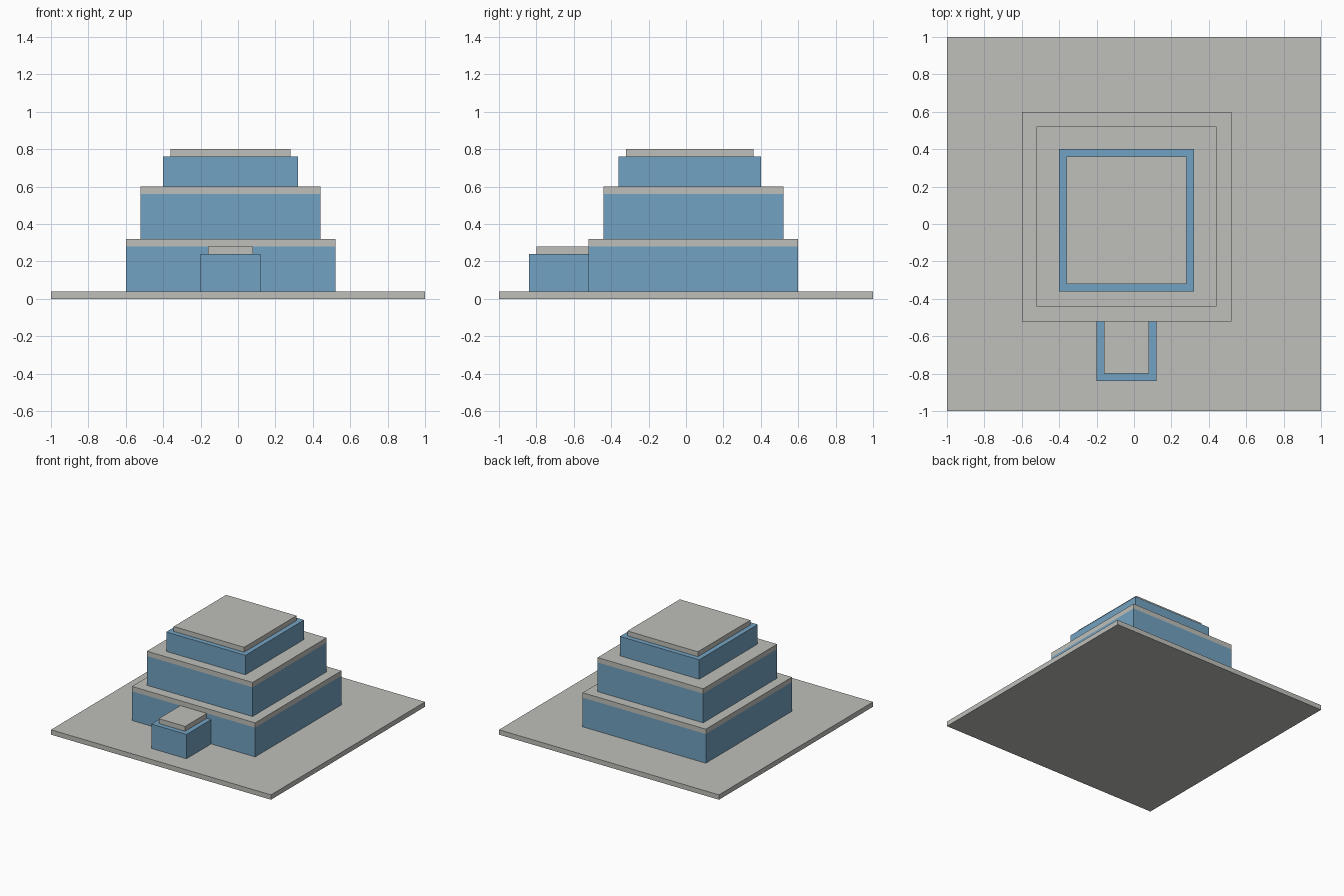
import bpy
import bmesh
from mathutils import Vector

cube = bpy.data.objects.get("Cube")
if cube:
    bpy.data.objects.remove(cube, do_unlink=True)


def make_material(name, rgb):
    mat = bpy.data.materials.new(name)
    mat.use_nodes = True
    mat.diffuse_color = (*rgb, 1)
    mat.node_tree.nodes["Principled BSDF"].inputs["Base Color"].default_value = (*rgb, 1)
    return mat


GREY = make_material("concrete grey", (0.52, 0.52, 0.49))
BLUE = make_material("glass blue", (0.171, 0.361, 0.539))


def box(name, x, y, z, mat, band_z=None):
    """Box from (min, max) ranges; faces above band_z become the grey roof band."""
    bm = bmesh.new()
    bmesh.ops.create_cube(bm, size=1)
    size = Vector((x[1] - x[0], y[1] - y[0], z[1] - z[0]))
    centre = Vector((x[0] + x[1], y[0] + y[1], z[0] + z[1])) / 2
    bmesh.ops.scale(bm, vec=size, verts=bm.verts)
    bmesh.ops.translate(bm, vec=centre, verts=bm.verts)
    mesh = bpy.data.meshes.new(name)
    mesh.materials.append(mat)
    if band_z is not None:
        mesh.materials.append(GREY)
        bmesh.ops.bisect_plane(bm, geom=bm.verts[:] + bm.edges[:] + bm.faces[:],
                               plane_co=(0, 0, band_z), plane_no=(0, 0, 1))
        for face in bm.faces:
            face.material_index = int(face.calc_center_median().z > band_z)
    bm.to_mesh(mesh)
    bm.free()
    obj = bpy.data.objects.new(name, mesh)
    bpy.context.collection.objects.link(obj)
    return obj


# Ground slab
box("ground_slab", (-1, 1), (-1, 1), (0, 0.04), GREY)

# Stepped tiers, the lower two with flush roof bands
box("lower_tier", (-0.60, 0.52), (-0.52, 0.60), (0.04, 0.32), BLUE, 0.28)
box("middle_tier", (-0.52, 0.44), (-0.44, 0.52), (0.32, 0.60), BLUE, 0.56)
box("upper_tier", (-0.40, 0.32), (-0.36, 0.40), (0.60, 0.76), BLUE)
box("upper_roof", (-0.36, 0.28), (-0.32, 0.36), (0.76, 0.80), GREY)

# Entrance block with its inset roof
box("entrance_block", (-0.20, 0.12), (-0.84, -0.52), (0.04, 0.24), BLUE)
box("entrance_roof", (-0.16, 0.08), (-0.80, -0.52), (0.24, 0.28), GREY)
